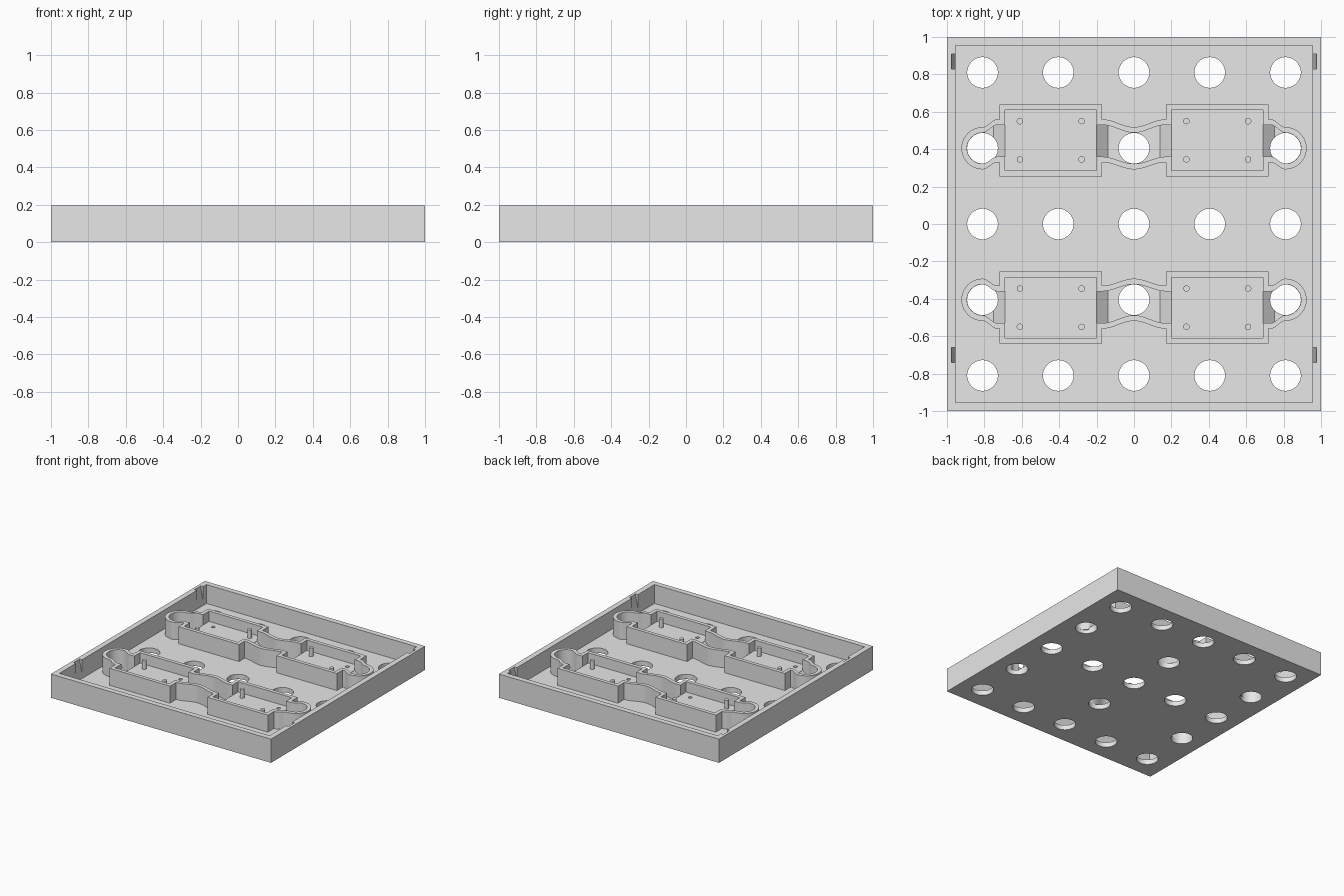
import bpy, bmesh, math

if "Cube" in bpy.data.objects:
    bpy.data.objects.remove(bpy.data.objects["Cube"])

GREY = bpy.data.materials.new("plain_grey")
GREY.use_nodes = True
GREY.diffuse_color = (0.8, 0.8, 0.8, 1)
GREY.node_tree.nodes["Principled BSDF"].inputs["Base Color"].default_value = (0.8, 0.8, 0.8, 1)

HEIGHT, FLOOR, PLATFORM, RIM = 0.195, 0.04, 0.095, 0.18
PITCH, HOLE = 0.405, 0.082
WALL = 0.03


def add_prism(bm, pts, lo, hi, place):
    """Extrude a closed outline from lo to hi; place maps (a, b, h) to x, y, z."""
    rings = [[bm.verts.new(place(a, b, h)) for a, b in pts] for h in (lo, hi)]
    for ring in rings:
        bm.faces.new(ring)
    n = len(pts)
    for i in range(n):
        j = (i + 1) % n
        bm.faces.new((rings[0][i], rings[0][j], rings[1][j], rings[1][i]))


def upright(a, b, h):
    return (a, b, h)


def sideways(a, b, h):
    return (a, h, b)


def make(name, prisms):
    bm = bmesh.new()
    for prism in prisms:
        add_prism(bm, *prism)
    bmesh.ops.recalc_face_normals(bm, faces=bm.faces)
    mesh = bpy.data.meshes.new(name)
    bm.to_mesh(mesh)
    bm.free()
    mesh.materials.append(GREY)
    obj = bpy.data.objects.new(name, mesh)
    bpy.context.collection.objects.link(obj)
    return obj


def rect(x0, x1, y0, y1):
    return [(x0, y0), (x1, y0), (x1, y1), (x0, y1)]


def circle(x, y, r, n):
    return [(x + r * math.cos(math.tau * i / n), y + r * math.sin(math.tau * i / n))
            for i in range(n)]


def cut(obj, cutters):
    for cutter in cutters:
        cutter.hide_render = True
        mod = obj.modifiers.new("cut", "BOOLEAN")
        mod.operation, mod.solver, mod.object = "DIFFERENCE", "EXACT", cutter
    bpy.context.view_layer.update()
    graph = bpy.context.evaluated_depsgraph_get()
    mesh = bpy.data.meshes.new_from_object(obj.evaluated_get(graph))
    obj.modifiers.clear()
    obj.data = mesh


def outline(t):
    """Holder plan around its row of holes, grown outward by t."""
    r, n = 0.083 + t, 10

    def side(wide, box):
        ease = [0.5 - 0.5 * math.cos(math.pi * i / n) for i in range(n + 1)]
        middle = [(0.17 * i / n, r + (wide + t - r) * e) for i, e in enumerate(ease)]
        box_pts = [(0.2 - t, wide + t), (0.2 - t, box + t), (0.69 + t, box + t), (0.69 + t, wide + t)]
        end = [(0.73 + 0.08 * i / n, wide + t + (r - wide - t) * e) for i, e in enumerate(ease)]
        if t:
            middle.pop()
        return middle + box_pts + end

    upper = side(0.125, 0.205)
    lower = [(x, -v) for x, v in side(0.045, 0.12)]
    cap = [(2 * PITCH + r * math.sin(a), r * math.cos(a))
           for a in (math.pi * i / 16 for i in range(1, 16))]
    right = upper + cap + lower[::-1]
    left = [(-x, v) for x, v in right[1:-1]]
    return right + left[::-1]


# Through holes; the two holder rows skip every other one
spots = [(i, j) for i in range(-2, 3) for j in range(-2, 3) if j % 2 == 0 or i % 2 == 0]
holes = make("hole_cutter", [(circle(i * PITCH, j * PITCH, HOLE, 48), -0.1, 0.4, upright)
                             for i, j in spots])

# Open tray with tapered recesses in its side walls
tray = make("tray", [(rect(-1, 1, -1, 1), 0, HEIGHT, upright)])
inside = make("tray_cutter", [(rect(-0.955, 0.955, -0.955, 0.955), FLOOR, 0.4, upright)])
notches = []
for s in (1, -1):
    wedge = [(s * 0.94, 0.3), (s * 0.94, 0.08), (s * 0.955, 0.08), (s * 0.977, 0.185), (s * 0.977, 0.3)]
    for y in (0.87, -0.7):
        notches.append((wedge, y - 0.04, y + 0.04, sideways))
recess = make("recess_cutter", notches)
cut(tray, [inside, holes, recess])
cutters = [inside, recess, holes]
parts = [tray]

for label, s in (("back", 1), ("front", -1)):
    def world(pts):
        return [(x, s * (PITCH + v)) for x, v in pts]

    # Thin wall following the holder plan
    wall = make(label + "_holder_wall", [(world(outline(WALL)), FLOOR - 0.01, RIM, upright)])
    cavity = make(label + "_cavity_cutter", [(world(outline(0)), -0.1, 0.4, upright)])
    cut(wall, [cavity])
    cutters.append(cavity)
    parts.append(wall)

    for side, m in (("left", 1), ("right", -1)):
        name = label + "_" + side
        # Raised platform with pegs on one diagonal and small sockets on the other
        platform = make(name + "_platform", [
            (world(rect(m * 0.2, m * 0.69, -0.12, 0.205)), FLOOR - 0.01, PLATFORM, upright)])
        diagonal = [(0.28, 0.145), (0.61, -0.06)]
        others = [(0.61, 0.145), (0.28, -0.06)]
        if s < 0 and m > 0:
            diagonal, others = others, diagonal
        sockets = make(name + "_socket_cutter", [
            (circle(m * x, s * (PITCH + v), 0.015, 16), 0.06, 0.2, upright) for x, v in others])
        cut(platform, [sockets])
        cutters.append(sockets)
        pegs = make(name + "_pegs", [
            (circle(m * x, s * (PITCH + v), 0.017, 16), PLATFORM - 0.01, 0.165, upright)
            for x, v in diagonal])

        # Ramps from the platform down to the neighbouring holes
        ramps = make(name + "_ramps", [
            ([(m * foot, FLOOR - 0.005), (m * foot, FLOOR), (m * top, PLATFORM), (m * top, FLOOR - 0.005)],
             s * (PITCH - 0.05), s * (PITCH + 0.13), sideways)
            for foot, top in ((0.138, 0.203), (0.75, 0.687))])
        cut(ramps, [holes])
        parts += [platform, pegs, ramps]

for cutter in cutters:
    bpy.data.objects.remove(cutter)

# Smooth the curved walls and keep the corners crisp
bpy.ops.object.select_all(action="DESELECT")
for part in parts:
    part.select_set(True)
bpy.context.view_layer.objects.active = tray
bpy.ops.object.shade_smooth_by_angle(angle=math.radians(30))
